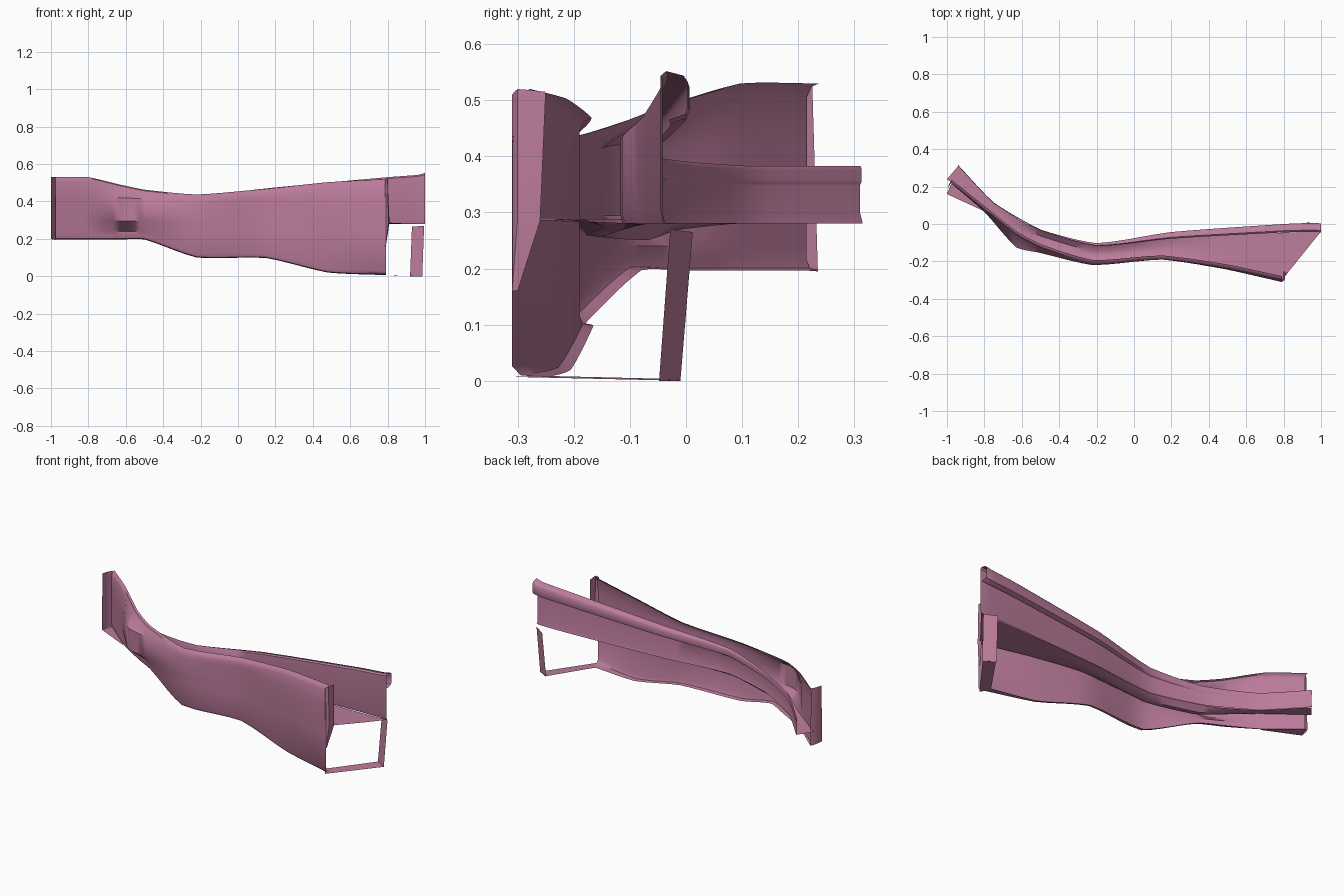
import bpy, math
from mathutils import Vector

if "Cube" in bpy.data.objects:
    bpy.data.objects.remove(bpy.data.objects["Cube"])

mat = bpy.data.materials.new("rose_metal")
mat.diffuse_color = (0.5, 0.2, 0.33, 1)
mat.use_nodes = True
mat.node_tree.nodes["Principled BSDF"].inputs["Base Color"].default_value = mat.diffuse_color


def sheet(name, rows, steps=5):
    """Loft a thin sheet through cross-section rows, smoothed lengthwise."""
    rows = [[Vector(p) for p in r] for r in rows]
    out = []
    for i in range(len(rows) - 1):
        a, b, c, d = (rows[max(0, min(len(rows) - 1, k))] for k in range(i - 1, i + 3))
        for s in range(steps):
            t = s / steps
            row = []
            for p0, p1, p2, p3 in zip(a, b, c, d):
                d1 = (p2 - p1).length
                m1 = (p2 - p0) * d1 / max((p2 - p1).length + (p1 - p0).length, 1e-6)
                m2 = (p3 - p1) * d1 / max((p3 - p2).length + (p2 - p1).length, 1e-6)
                curve = (p1 * (2*t**3 - 3*t**2 + 1) + m1 * (t**3 - 2*t**2 + t)
                         + p2 * (3*t**2 - 2*t**3) + m2 * (t**3 - t**2))
                row.append(curve.lerp(p1.lerp(p2, t), .5))
            out.append(row)
    out.append(rows[-1])
    n = len(rows[0])
    faces = [(r*n + k, (r+1)*n + k, (r+1)*n + k + 1, r*n + k + 1)
             for r in range(len(out) - 1) for k in range(n - 1)]
    me = bpy.data.meshes.new(name)
    me.from_pydata([p for r in out for p in r], [], faces)
    me.materials.append(mat)
    ob = bpy.data.objects.new(name, me)
    bpy.context.collection.objects.link(ob)
    bpy.context.view_layer.objects.active = ob
    ob.select_set(True)
    bpy.ops.object.shade_smooth_by_angle(angle=math.radians(45))
    ob.select_set(False)
    return ob


# Front wall: x, y upper, y middle, y lower, y bottom lip, z top, z bottom
front = [(-0.975, .215, .215, .215, .235, .53, .197),
         (-0.80, .075, .065, .07, .085, .53, .197),
         (-0.63, -.06, -.125, -.04, -.01, .49, .197),
         (-0.50, -.13, -.155, -.11, -.08, .463, .197),
         (-0.22, -.215, -.22, -.215, -.182, .437, .10),
         (0.15, -.19, -.19, -.19, -.165, .468, .098),
         (0.48, -.235, -.24, -.235, -.205, .503, .02),
         (0.79, -.30, -.31, -.31, -.25, .52, .006)]
rows = []
for x, yu, ym, yl, lip, zt, zb in front:
    rows.append([(x, yu + .022, zt), (x, yu + .008, zt - .006), (x, yu, zt - .025),
                 (x, ym, min(.42, zt - .05)), (x, ym, .295), (x, yl, .24),
                 (x, yl, zb + .02), (x, yl*.75 + lip*.25, zb + .004), (x, lip, zb)])
sheet("front_wall", rows)

# Folded end flanges of the front wall and its forward lower edge
sheet("left_end_flange", [[(-1, .16, .20), (-1, .165, .53)],
                          [(-.99, .21, .197), (-.99, .20, .53)],
                          [(-.975, .235, .195), (-.975, .225, .53)]], 2)
sheet("left_lower_flange", [[(-1, .16, .20), (-.975, .22, .20)],
                            [(-.80, .068, .20), (-.80, .075, .20)]], 1)
sheet("right_end_flange", [[(.785, -.31, .16), (.785, -.31, .28), (.785, -.31, .51)],
                           [(.79, -.31, .16), (.805, -.30, .29), (.80, -.30, .52)],
                           [(.79, -.30, .16), (.81, -.26, .285), (.80, -.25, .515)]], 2)

# Rear rail: x, y of the wall, depth of rolled rim, z top
rear = [(-0.94, .31, .003, .383), (-0.75, .11, .003, .383), (-0.50, -.035, .005, .395),
        (-0.20, -.118, .015, .43), (0.20, -.078, .035, .475), (0.80, -.045, .045, .53),
        (0.96, -.042, .048, .542), (1.0, -.045, .048, .552)]
rows = []
for x, y, d, zt in rear:
    h = zt - .28
    rows.append([(x, y + d*.3, zt - .32*h), (x, y + d*.9, zt - .28*h), (x, y + d, zt - .23*h),
                 (x, y + d, zt - .07*h), (x, y + d*.85, zt - .03*h), (x, y + d*.2, zt),
                 (x, y, zt - .03*h), (x, y, .30), (x, y + .005, .28)])
sheet("rear_rail", rows)

# Channel floor: front x, front y, rear x, rear y, sag
floor = [(-1.0, .24, -.94, .31, 0), (-.79, .08, -.75, .112, 0), (-.62, -.07, -.60, .015, .012),
         (-.48, -.135, -.50, -.033, .03), (-.22, -.208, -.2, -.115, .025), (.2, -.182, .2, -.075, .01),
         (.5, -.23, .55, -.055, 0), (.79, -.30, 1.0, -.04, 0)]
rows = [[(fx, fy, .288), ((fx*2 + rx)/3, (fy*2 + ry)/3, .284 - s),
         ((fx + rx*2)/3, (fy + ry*2)/3, .281 - s), (rx, ry, .28)]
        for fx, fy, rx, ry, s in floor]
sheet("channel_floor", rows)

# Right-hand support: lower strap and upright leg
sheet("lower_strap", [[(.785, -.31, .007), (.75, -.26, .009)],
                      [(.985, -.045, .001), (.925, -.01, .003)]], 1)
sheet("support_leg", [[(.92, -.01, 0), (.93, .012, .265)],
                      [(.985, -.048, 0), (.995, -.028, .27)]], 1)
